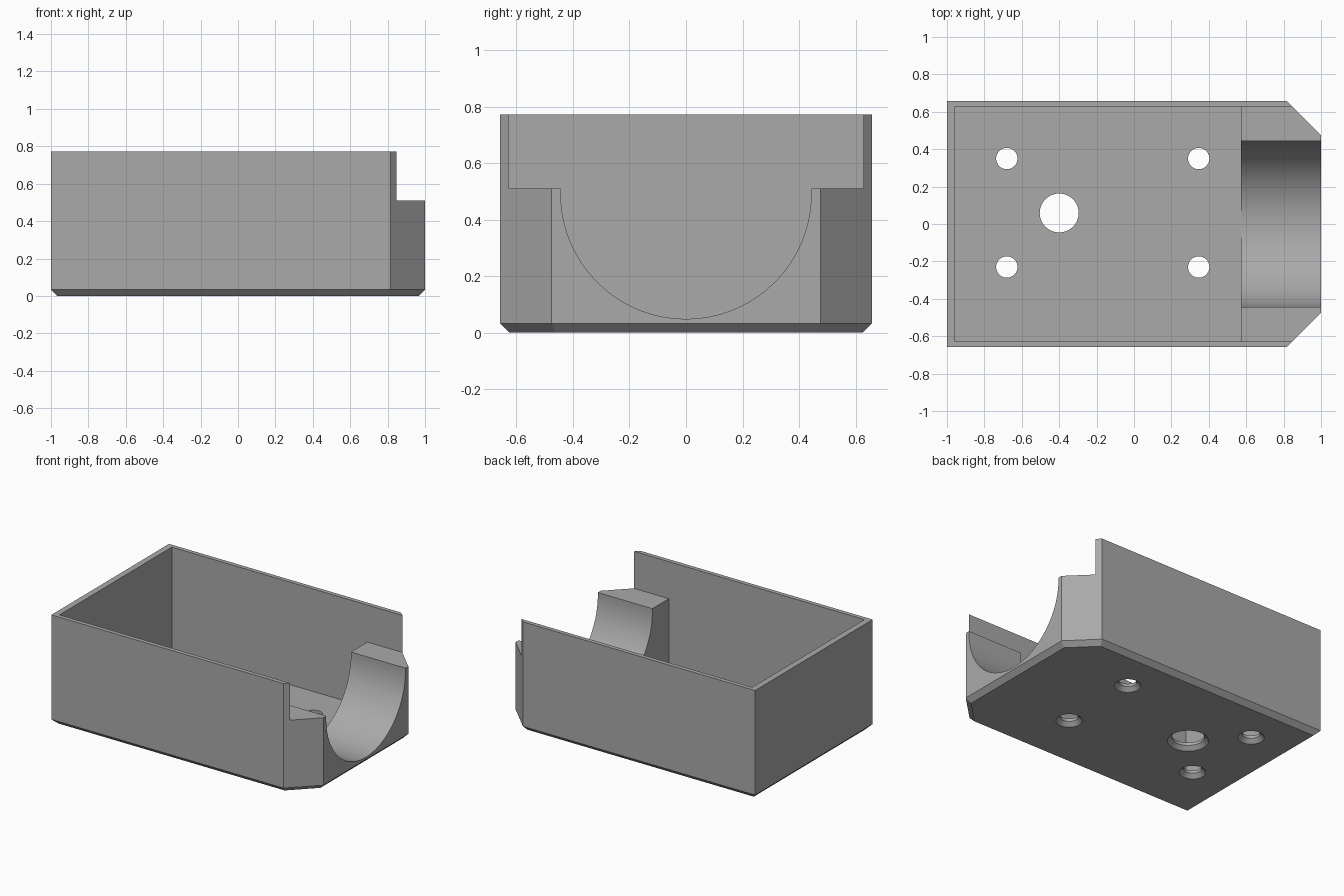
import bpy, bmesh, math
from mathutils import Vector

cube = bpy.data.objects.get("Cube")
if cube:
    bpy.data.objects.remove(cube, do_unlink=True)

HALF_W, INNER_W, TOP = 0.657, 0.627, 0.772
FLOOR, LEDGE, EDGE = 0.047, 0.51, 0.033

grey = bpy.data.materials.new("grey plastic")
grey.use_nodes = True
colour = (0.4, 0.4, 0.4, 1)
grey.diffuse_color = colour
grey.node_tree.nodes["Principled BSDF"].inputs["Base Color"].default_value = colour


def finish(name, bm):
    bmesh.ops.recalc_face_normals(bm, faces=bm.faces)
    mesh = bpy.data.meshes.new(name)
    bm.to_mesh(mesh)
    bm.free()
    mesh.materials.append(grey)
    obj = bpy.data.objects.new(name, mesh)
    bpy.context.collection.objects.link(obj)
    return obj


def prism(points, direction):
    """Extrude a closed outline along a direction."""
    bm = bmesh.new()
    face = bm.faces.new([bm.verts.new(p) for p in points])
    ext = bmesh.ops.extrude_face_region(bm, geom=[face])
    verts = [g for g in ext["geom"] if isinstance(g, bmesh.types.BMVert)]
    bmesh.ops.translate(bm, verts=verts, vec=Vector(direction))
    return bm


def box(x0, x1, half_y, z0, z1):
    pts = [(x0, -half_y, z0), (x1, -half_y, z0), (x1, half_y, z0), (x0, half_y, z0)]
    return prism(pts, (0, 0, z1 - z0))


def hole(x, y, r, flare=0.027, sides=64):
    """Round drill with a countersink opening downwards."""
    bm = bmesh.new()
    rings = []
    for z, rad in ((-flare, r + 2 * flare), (flare, r), (0.2, r)):
        rings.append([bm.verts.new((x + rad * math.cos(a), y + rad * math.sin(a), z))
                      for a in (i * math.tau / sides for i in range(sides))])
    for low, high in zip(rings, rings[1:]):
        for i in range(sides):
            j = (i + 1) % sides
            bm.faces.new((low[i], low[j], high[j], high[i]))
    bm.faces.new(rings[0])
    bm.faces.new(rings[-1])
    return bm


# Solid body with two clipped corners and a chamfered base edge
outline = [(-1, -HALF_W), (0.816, -HALF_W), (1, -0.475),
           (1, 0.475), (0.816, HALF_W), (-1, HALF_W)]
body = prism([(x, y, 0) for x, y in outline], (0, 0, TOP))
base_edges = [e for e in body.edges if all(v.co.z < 0.001 for v in e.verts)]
bmesh.ops.bevel(body, geom=base_edges, offset=EDGE, segments=1, affect='EDGES')
tray = finish("tray", body)

# Cutters: main cavity, open upper end, round cradle and base holes
radius, steps = 0.443, 96
centre = 0.049 + radius
arc = [(0.5, -radius * math.cos(a), centre - radius * math.sin(a))
       for a in (i * math.pi / steps for i in range(steps + 1))]
cradle = [(0.5, -radius, 0.9)] + arc + [(0.5, radius, 0.9)]
cutters = [box(-0.957, 0.573, INNER_W, FLOOR, 1),
           box(0.3, 1.2, INNER_W, LEDGE, 1),
           prism(cradle, (0.7, 0, 0)),
           hole(-0.4, 0.059, 0.104)]
cutters += [hole(x, y, 0.057) for x in (-0.68, 0.346) for y in (-0.23, 0.35)]

bpy.context.view_layer.objects.active = tray
for bm in cutters:
    cutter = finish("cutter", bm)
    cutter.hide_render = True
    mod = tray.modifiers.new("cut", 'BOOLEAN')
    mod.operation, mod.solver, mod.object = 'DIFFERENCE', 'EXACT', cutter
    bpy.ops.object.modifier_apply(modifier=mod.name)
    bpy.data.objects.remove(cutter, do_unlink=True)

# Smooth only the round surfaces
bpy.ops.object.select_all(action='DESELECT')
tray.select_set(True)
bpy.ops.object.shade_smooth_by_angle(angle=math.radians(25))
